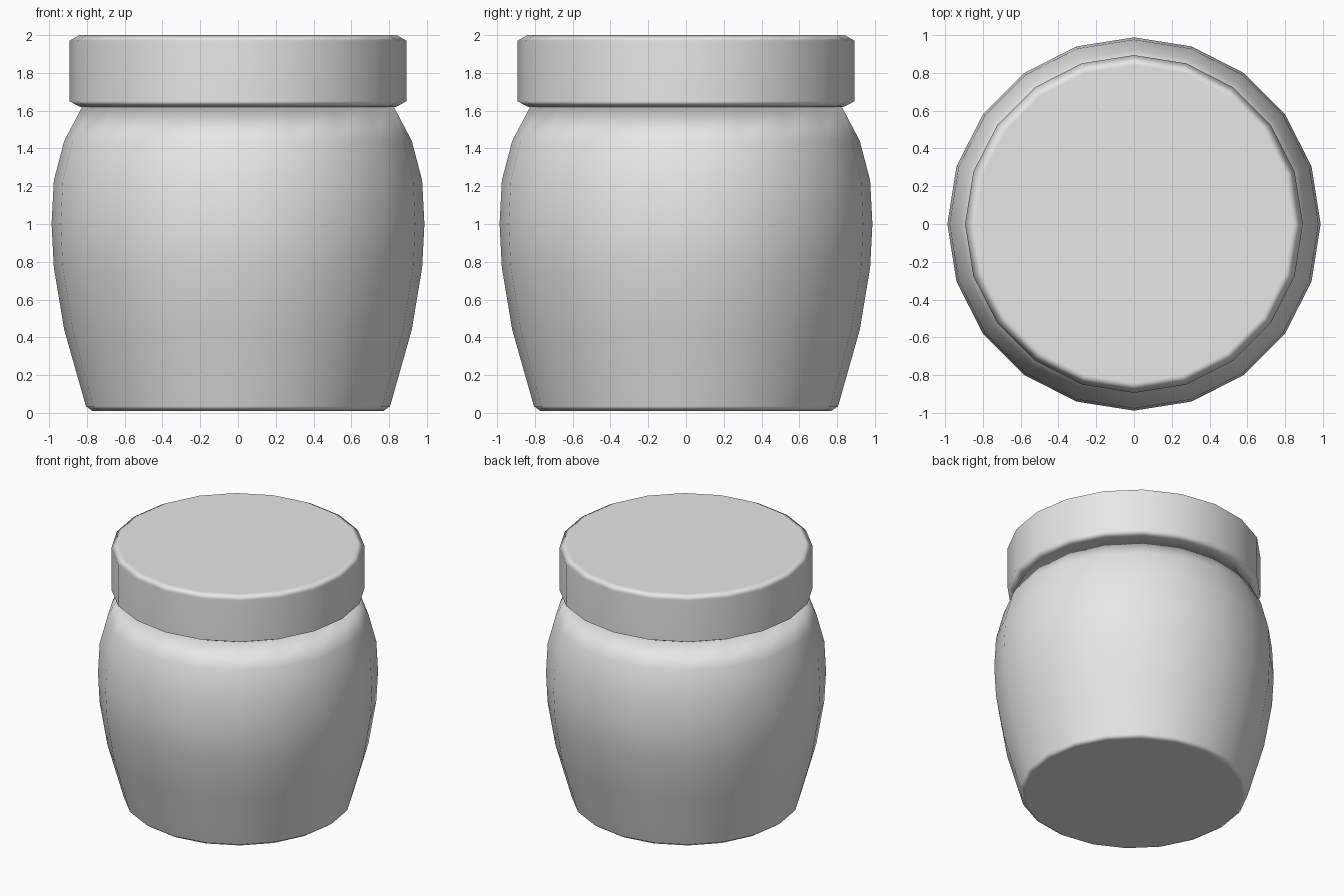
import bpy, bmesh
from math import cos, sin, tau

SIDES = 20

cube = bpy.data.objects.get("Cube")
if cube:
    bpy.data.objects.remove(cube, do_unlink=True)

grey = bpy.data.materials.new("plain grey")
grey.use_nodes = True
colour = (0.8, 0.8, 0.8, 1)
grey.diffuse_color = colour
grey.node_tree.nodes["Principled BSDF"].inputs["Base Color"].default_value = colour


def lathe(name, profile):
    """Turn a (radius, height) profile round z and cap both ends."""
    bm = bmesh.new()
    rings = [[bm.verts.new((r * cos(tau * i / SIDES), r * sin(tau * i / SIDES), z))
              for i in range(SIDES)] for r, z in profile]
    for low, high in zip(rings, rings[1:]):
        for i in range(SIDES):
            j = (i + 1) % SIDES
            bm.faces.new((low[i], low[j], high[j], high[i]))
    bm.faces.new(reversed(rings[0]))
    bm.faces.new(rings[-1])
    for face in bm.faces:
        face.smooth = True
    mesh = bpy.data.meshes.new(name)
    bm.to_mesh(mesh)
    bm.free()
    mesh.materials.append(grey)
    obj = bpy.data.objects.new(name, mesh)
    bpy.context.collection.objects.link(obj)
    # Keep large faces flat and let the narrow bevels carry the shading
    obj.modifiers.new("weighted normals", 'WEIGHTED_NORMAL').weight = 75
    return obj


# Bulging pot with a small bevel at the foot
lathe("jar_body", [(0.77, 0.01), (0.805, 0.035), (0.92, 0.44), (0.975, 0.77),
                   (0.987, 1.0), (0.975, 1.23), (0.92, 1.44), (0.82, 1.63)])

# Flat lid with bevelled rims
lathe("jar_lid", [(0.835, 1.62), (0.893, 1.65), (0.893, 1.97), (0.84, 2.0)])
